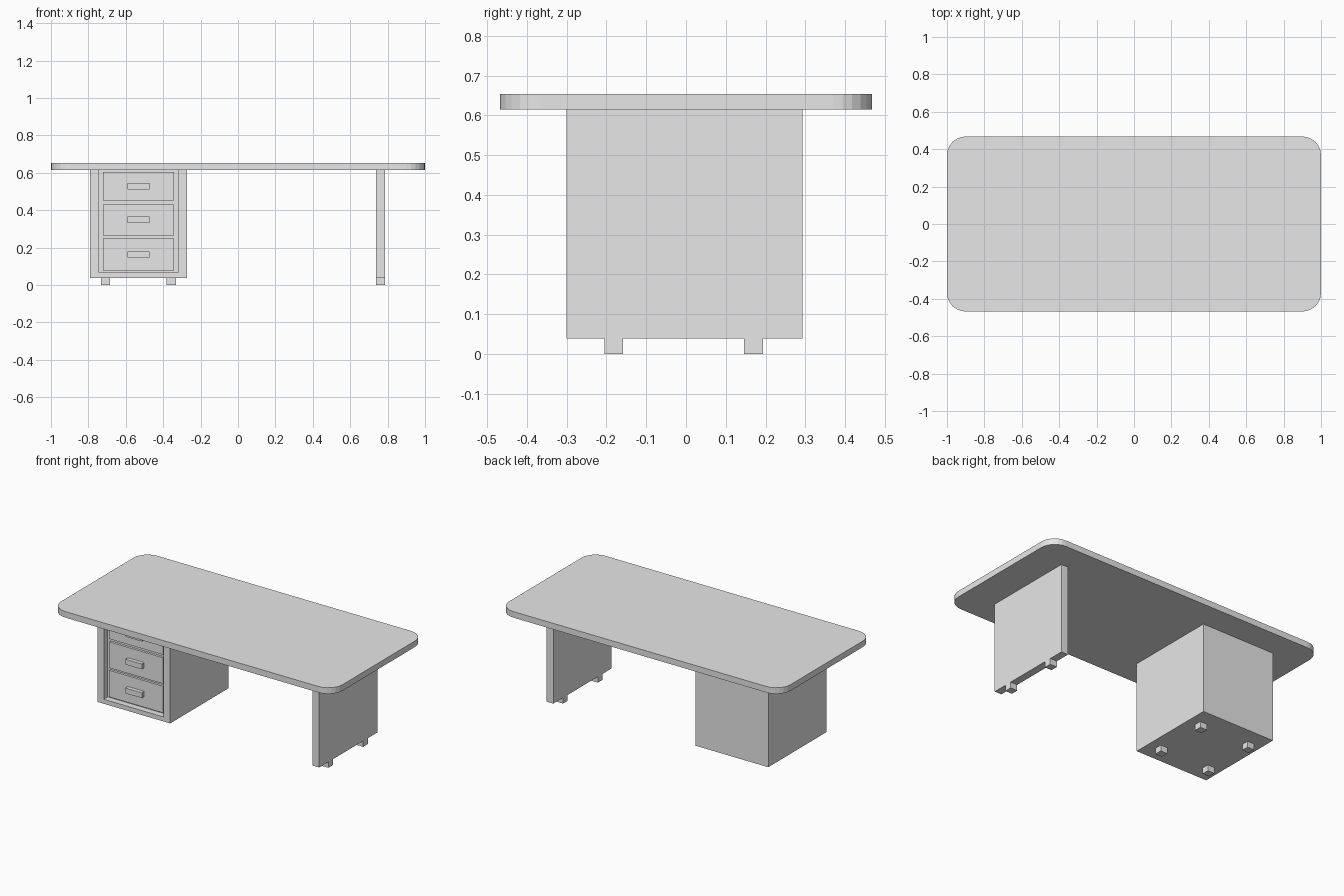
import bpy
import bmesh

cube = bpy.data.objects.get("Cube")
if cube:
    bpy.data.objects.remove(cube, do_unlink=True)

# Single plain finish for the whole desk
grey = bpy.data.materials.new("plain_grey")
grey.use_nodes = True
grey.diffuse_color = (0.8, 0.8, 0.8, 1)
grey.node_tree.nodes["Principled BSDF"].inputs["Base Color"].default_value = (0.8, 0.8, 0.8, 1)


def box(name, xs, ys, zs, corner=0, segments=6):
    """Box from min/max pairs, optionally with rounded upright corners."""
    bm = bmesh.new()
    bmesh.ops.create_cube(bm, size=1)
    for v in bm.verts:
        for axis, span in enumerate((xs, ys, zs)):
            v.co[axis] = span[0] if v.co[axis] < 0 else span[1]
    if corner:
        upright = [e for e in bm.edges
                   if abs(e.verts[0].co.z - e.verts[1].co.z) > 0.01]
        bmesh.ops.bevel(bm, geom=upright, offset=corner, segments=segments,
                        profile=0.5, affect='EDGES')
    mesh = bpy.data.meshes.new(name)
    bm.to_mesh(mesh)
    bm.free()
    mesh.materials.append(grey)
    obj = bpy.data.objects.new(name, mesh)
    bpy.context.collection.objects.link(obj)
    return obj


FRONT, BACK = -0.30, 0.293
FLOOR, UNDER, TOP = 0.038, 0.614, 0.653
RECESS = FRONT + 0.04

# Rounded desk top
box("desk_top", (-1, 1), (-0.468, 0.468), (UNDER, TOP), corner=0.1)

# Drawer cabinet with a recess cut into its front
cabinet = box("drawer_cabinet", (-0.79, -0.272), (FRONT, BACK), (FLOOR, UNDER))
cutter = box("recess_cutter", (-0.744, -0.321), (FRONT - 0.1, RECESS), (0.067, UNDER + 0.1))
cutter.hide_render = True
cut = cabinet.modifiers.new("recess", 'BOOLEAN')
cut.operation = 'DIFFERENCE'
cut.solver = 'EXACT'
cut.object = cutter
bpy.context.view_layer.objects.active = cabinet
bpy.ops.object.modifier_apply(modifier=cut.name)
bpy.data.objects.remove(cutter, do_unlink=True)

# Drawer fronts and block handles
drawers = {"bottom": (0.078, 0.249), "middle": (0.265, 0.432), "top": (0.451, 0.604)}
for name, (low, high) in drawers.items():
    box(name + "_drawer", (-0.723, -0.342), (RECESS - 0.015, RECESS), (low, high))
    mid = (low + high) / 2
    box(name + "_handle", (-0.59, -0.474), (FRONT, RECESS - 0.015),
        (mid - 0.017, mid + 0.017))

# Side panel leg
box("side_panel", (0.738, 0.787), (FRONT, BACK), (FLOOR, UNDER))

# Small square feet in front and back rows
foot_columns = {"cabinet_outer": -0.709, "cabinet_inner": -0.357, "panel": 0.7625}
for column, x in foot_columns.items():
    for row, y in (("front", -0.182), ("back", 0.17)):
        box(column + "_" + row + "_foot", (x - 0.0245, x + 0.0245),
            (y - 0.0235, y + 0.0235), (0, FLOOR))
